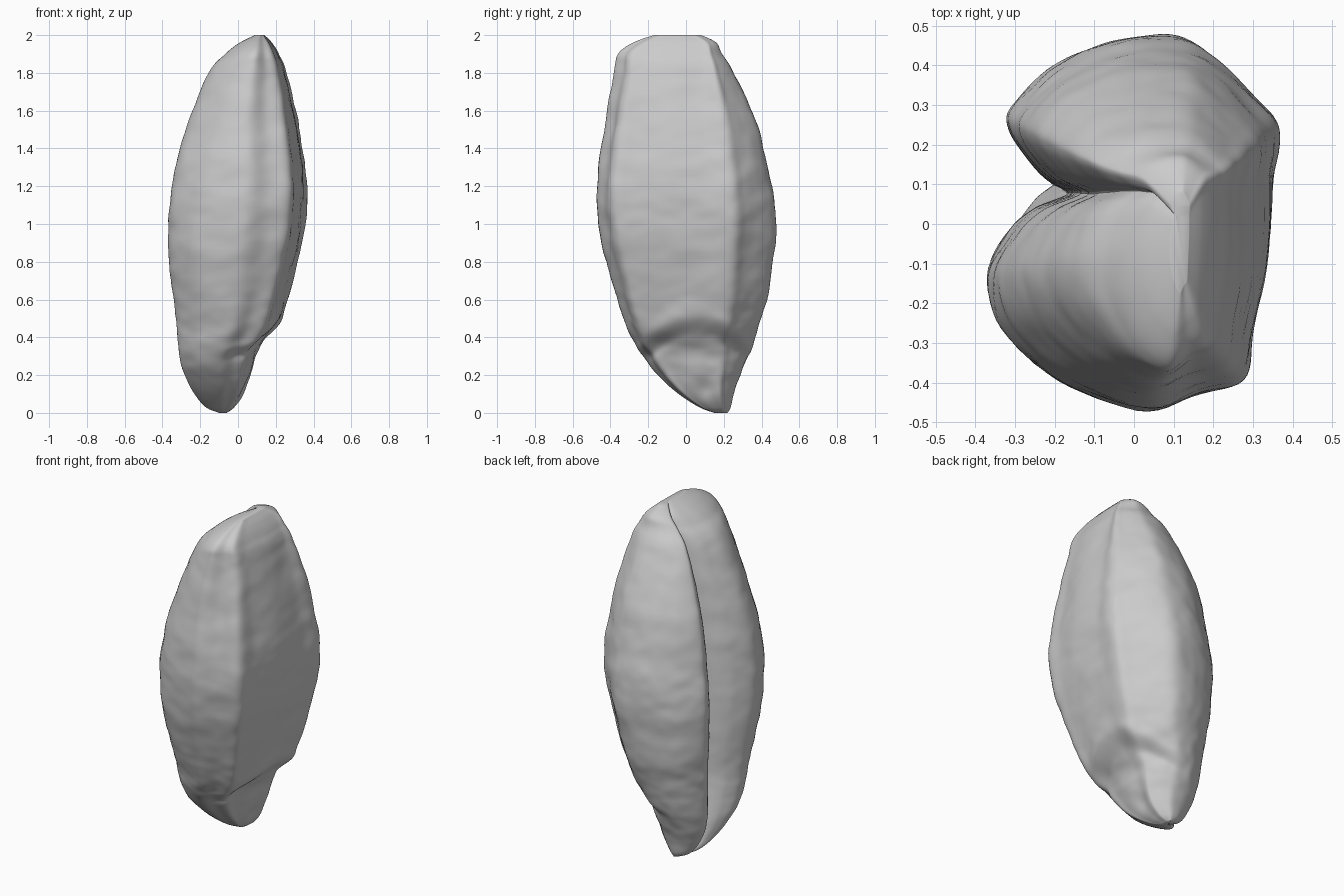
import bpy
import math
from mathutils import Vector, noise

cube = bpy.data.objects.get("Cube")
if cube:
    bpy.data.objects.remove(cube, do_unlink=True)

ROWS, SIDES = 160, 144

# Height, extent in x, extent in y, and y of the crease, from base to tip
LEVELS = [
    (0, -.1, -.06, .15, .22, .18),
    (.03, -.17, -.02, .07, .235, .15),
    (.1, -.23, .03, -.04, .25, .12),
    (.2, -.28, .065, -.15, .28, .1),
    (.33, -.31, .11, -.25, .34, .08),
    (.45, -.325, .2, -.31, .38, .07),
    (.65, -.35, .275, -.38, .43, .07),
    (.95, -.37, .345, -.45, .47, .07),
    (1.2, -.35, .365, -.475, .45, .07),
    (1.5, -.28, .325, -.435, .38, .07),
    (1.8, -.15, .265, -.38, .25, .08),
    (1.9, -.065, .22, -.36, .19, .08),
    (1.96, .01, .18, -.28, .16, .07),
    (2, .09, .14, -.17, .08, .02),
]

# Cross-section: x as a fraction of the width, y as a fraction from the crease
SECTION = [
    (.3, .02), (.17, -.06), (.08, -.17), (0, -.38), (.05, -.62), (.25, -.87),
    (.53, -1), (.72, -.91), (.87, -.84), (.91, -.64), (.96, -.3), (.98, .1),
    (1, .44), (.92, .63), (.79, .87), (.67, 1), (.5, 1), (.35, .93),
    (.2, .78), (.09, .56), (.08, .42), (.14, .24), (.21, .11),
]


def spline(a, b, c, d, t):
    """Smooth curve from b to c, passing through all the given points."""
    return [q + t / 2 * (r - p + t * (2 * p - 5 * q + 4 * r - s + t * (3 * (q - r) + s - p)))
            for p, q, r, s in zip(a, b, c, d)]


def section_point(fraction):
    place = fraction * len(SECTION)
    i = int(place)
    points = [SECTION[(i + k) % len(SECTION)] for k in (-1, 0, 1, 2)]
    return spline(*points, place - i)


def level_at(fraction):
    """Height, extents and crease position part of the way up."""
    last = len(LEVELS) - 1
    place = fraction * last
    i = min(int(place), last - 1)
    points = [LEVELS[max(0, min(last, i + k))] for k in (-1, 0, 1, 2)]
    return spline(*points, place - i)


def bump(distance, width):
    return math.exp(-(distance / width) ** 2)


def grain_point(level, u, v):
    z, x_low, x_high, y_low, y_high, crease = level
    x = x_low + u * (x_high - x_low)
    y = crease + v * ((y_high - crease) if v > 0 else (crease - y_low))
    point = Vector((x, y, z))
    outward = Vector((u - .5, v / 2, 0))
    if outward.length > 0:
        outward.normalize()
    fade = max(0, min(1, z * 4, (2 - z) * 5))
    # Wrinkled skin: broad lumps, cross wrinkles and fine ripples
    push = .012 * noise.noise(Vector((x * 4, y * 4, z * 3)))
    push += .006 * noise.noise(Vector((x * 6, y * 6, z * 10)))
    push += .003 * noise.noise(Vector((x * 14, y * 14, z * 18)))
    # Arched groove above the germ, and the dimple at its foot
    germ_side = max(0, min(1, (u - .45) * 2.5))
    arch = .43 - 2 * (y - .05) ** 2
    push -= germ_side * .016 * bump(z - arch, .045)
    push += germ_side * .008 * bump(z - arch - .09, .05)
    push += germ_side * .01 * bump(math.hypot(y - .05, z - .22), .07)
    push -= germ_side * .03 * bump(math.hypot(y - .1, z - .11), .05)
    return point + outward * push * fade


# Grain body
verts = []
for row in range(ROWS + 1):
    level = level_at(row / ROWS)
    for side in range(SIDES):
        u, v = section_point(side / SIDES)
        verts.append(grain_point(level, u, v))

faces = [tuple(reversed(range(SIDES)))]
for row in range(ROWS):
    for side in range(SIDES):
        after = (side + 1) % SIDES
        low, high = row * SIDES, (row + 1) * SIDES
        faces.append((low + side, low + after, high + after, high + side))
faces.append(tuple(range(ROWS * SIDES, (ROWS + 1) * SIDES)))

mesh = bpy.data.meshes.new("grain_kernel")
mesh.from_pydata(verts, [], faces)
mesh.update()
grain = bpy.data.objects.new("grain_kernel", mesh)
bpy.context.collection.objects.link(grain)

# Plain grey husk
husk = bpy.data.materials.new("husk_grey")
husk.use_nodes = True
grey = (.6, .6, .6, 1)
husk.diffuse_color = grey
husk.node_tree.nodes["Principled BSDF"].inputs["Base Color"].default_value = grey
mesh.materials.append(husk)

bpy.ops.object.select_all(action='DESELECT')
grain.select_set(True)
bpy.context.view_layer.objects.active = grain
bpy.ops.object.shade_smooth_by_angle(angle=math.radians(60))
